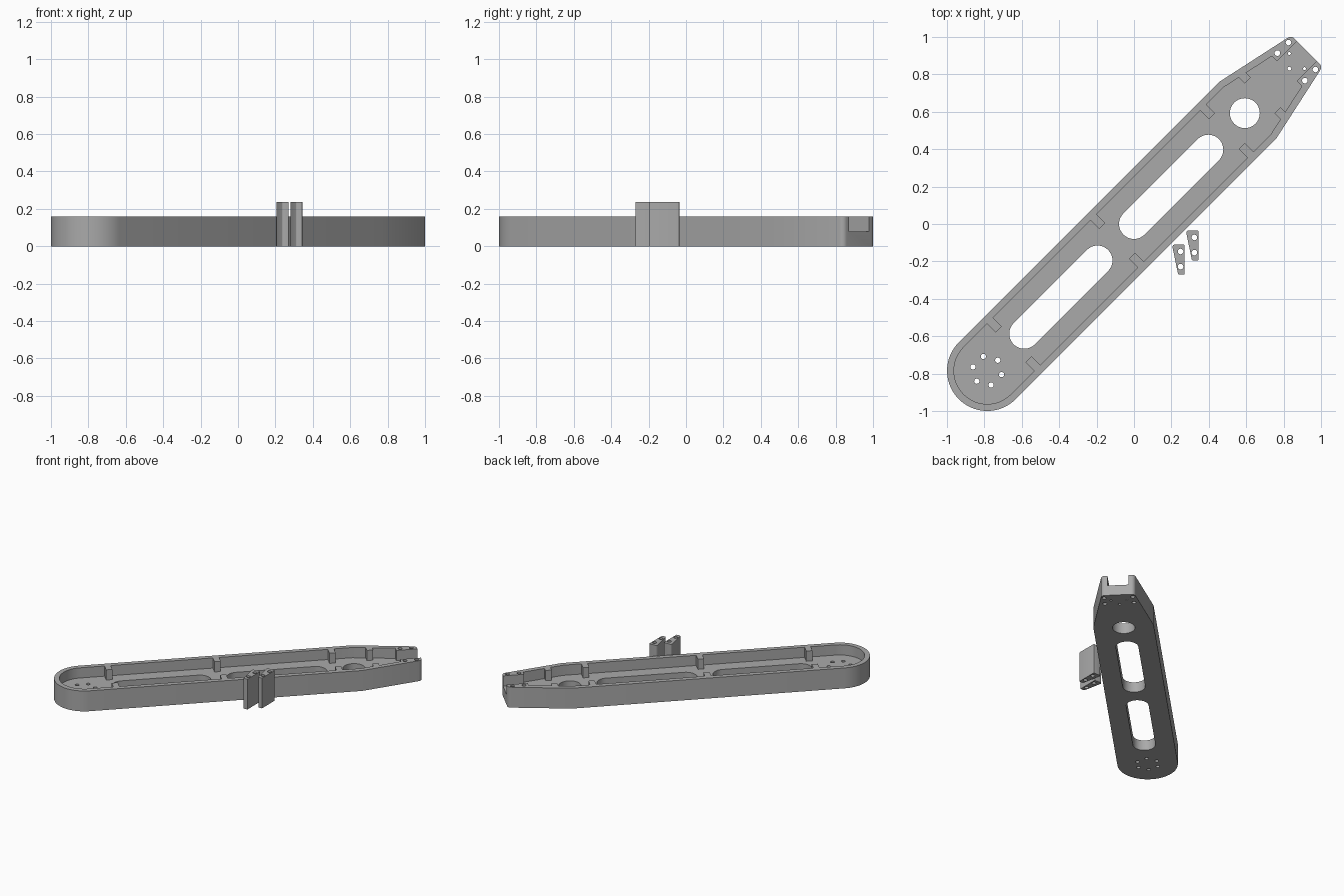
import bpy, bmesh, math
from mathutils import Matrix, Vector

if "Cube" in bpy.data.objects:
    bpy.data.objects.remove(bpy.data.objects["Cube"])

grey = bpy.data.materials.new("plain grey")
grey.diffuse_color = (0.40, 0.40, 0.40, 1)
grey.use_nodes = True
grey.node_tree.nodes["Principled BSDF"].inputs["Base Color"].default_value = grey.diffuse_color
TURN = Matrix.Rotation(math.radians(45), 4, 'Z')   # arm lies along the diagonal


def prisms(name, outlines, z0, z1, matrix=Matrix()):
    """One object made of vertical prisms, one for each outline."""
    bm = bmesh.new()
    for pts in outlines:
        face = bm.faces.new([bm.verts.new((x, y, z0)) for x, y in pts])
        ext = bmesh.ops.extrude_face_region(bm, geom=[face])
        top = [g for g in ext["geom"] if isinstance(g, bmesh.types.BMVert)]
        bmesh.ops.translate(bm, verts=top, vec=(0, 0, z1 - z0))
    bmesh.ops.recalc_face_normals(bm, faces=bm.faces)
    bm.transform(matrix)
    me = bpy.data.meshes.new(name)
    bm.to_mesh(me)
    bm.free()
    ob = bpy.data.objects.new(name, me)
    bpy.context.collection.objects.link(ob)
    me.materials.append(grey)
    return ob


def arc(cx, cy, r, a0, a1, n):
    return [(cx + r * math.cos(math.radians(a0 + (a1 - a0) * i / n)),
             cy + r * math.sin(math.radians(a0 + (a1 - a0) * i / n))) for i in range(n + 1)]


def circle(cx, cy, r, n=24):
    return arc(cx, cy, r, 0, 360, n)[:-1]


def slot(u0, u1, r):
    return arc(u1, 0, r, -90, 90, 20) + arc(u0, 0, r, 90, 270, 20)


def mirrored(half):
    return half + [(u, -v) for u, v in reversed(half) if v > 1e-5]


def fillet(prev, corner, nxt, r, n=6):
    """Points of a rounded corner."""
    p, c, q = Vector(prev), Vector(corner), Vector(nxt)
    a, b = (p - c).normalized(), (q - c).normalized()
    half = a.angle(b) / 2
    centre = c + (a + b).normalized() * r / math.sin(half)
    s = c + a * r / math.tan(half) - centre
    e = c + b * r / math.tan(half) - centre
    return [tuple(centre + s.lerp(e, i / n).normalized() * r) for i in range(n + 1)]


def cut(ob, cutter):
    mod = ob.modifiers.new("cut", 'BOOLEAN')
    mod.operation, mod.solver, mod.object = 'DIFFERENCE', 'EXACT', cutter
    bpy.context.view_layer.objects.active = ob
    bpy.ops.object.modifier_apply(modifier=mod.name)
    bpy.data.objects.remove(cutter)


def smooth(ob):
    bpy.ops.object.select_all(action='DESELECT')
    ob.select_set(True)
    bpy.context.view_layer.objects.active = ob
    bpy.ops.object.shade_smooth_by_angle(angle=math.radians(25))


# Arm body: round root, straight sides, tapered tip with rounded corners
ROOT, R, TIP, TIP_V, BEND, H, FLOOR = -1.1095, 0.215, 1.308, 0.118, 0.86, 0.16, 0.08
half = fillet((TIP, 0), (TIP, TIP_V), (BEND, R), 0.03) + [(BEND, R)] + arc(ROOT, 0, R, 90, 180, 24)
arm = prisms("arm", [mirrored(half)], 0, H, TURN)

# Pocket: leaves the rim, the inner ribs and the two tip posts, open at the tip
WALL, RIB = 0.178, 0.112


def inner(u):
    return min(WALL, WALL - 0.2165 * (u - 0.856))


pocket = [(1.4, 0.075), (1.156, 0.075), (1.156, inner(1.156))]
for u0, u1 in [(0.95, 0.995), (0.68, 0.724), (-0.15, -0.105), (-0.932, -0.888)]:
    pocket += [(u1, inner(u1)), (u1, RIB), (u0, RIB), (u0, inner(u0))]
    if u0 == 0.95:
        pocket.append((0.856, WALL))
pocket += arc(ROOT, 0, WALL, 90, 180, 24)
cut(arm, prisms("pocket_cutter", [mirrored(pocket)], FLOOR, 0.3, TURN))

# Slots, round opening, ring of root holes, tip holes
holes = [slot(0, 0.562, 0.08), slot(-0.83, -0.276, 0.08), circle(0.838, 0, 0.08, 40)]
holes += [circle(ROOT + 0.079 * math.cos(k * math.pi / 3), 0.079 * math.sin(k * math.pi / 3), 0.014)
          for k in range(6)]
holes.append(circle(1.175, 0, 0.01))
for s in (-1, 1):
    holes += [circle(1.27, s * 0.102, 0.015), circle(1.188, s * 0.104, 0.015),
              circle(1.232, s * 0.057, 0.008)]
cut(arm, prisms("hole_cutter", holes, -0.1, 0.3, TURN))
smooth(arm)

# Two loose wedge blocks beside the arm, each with two bores
corners = [(0.203, -0.11), (0.236, -0.27), (0.27, -0.27), (0.27, -0.11)]
radii = [0.012, 0.008, 0.004, 0.004]
for i in range(2):
    move = Matrix.Translation((0.074 * i, 0.075 * i, 0))
    outline = []
    for k in range(4):
        outline += fillet(corners[k - 1], corners[k], corners[(k + 1) % 4], radii[k], 4)
    block = prisms("wedge_block_%d" % (i + 1), [outline], 0, 0.237, move)
    bores = [circle(0.249, -0.147, 0.015), circle(0.249, -0.228, 0.015)]
    cut(block, prisms("bore_cutter", bores, -0.1, 0.4, move))
    smooth(block)
